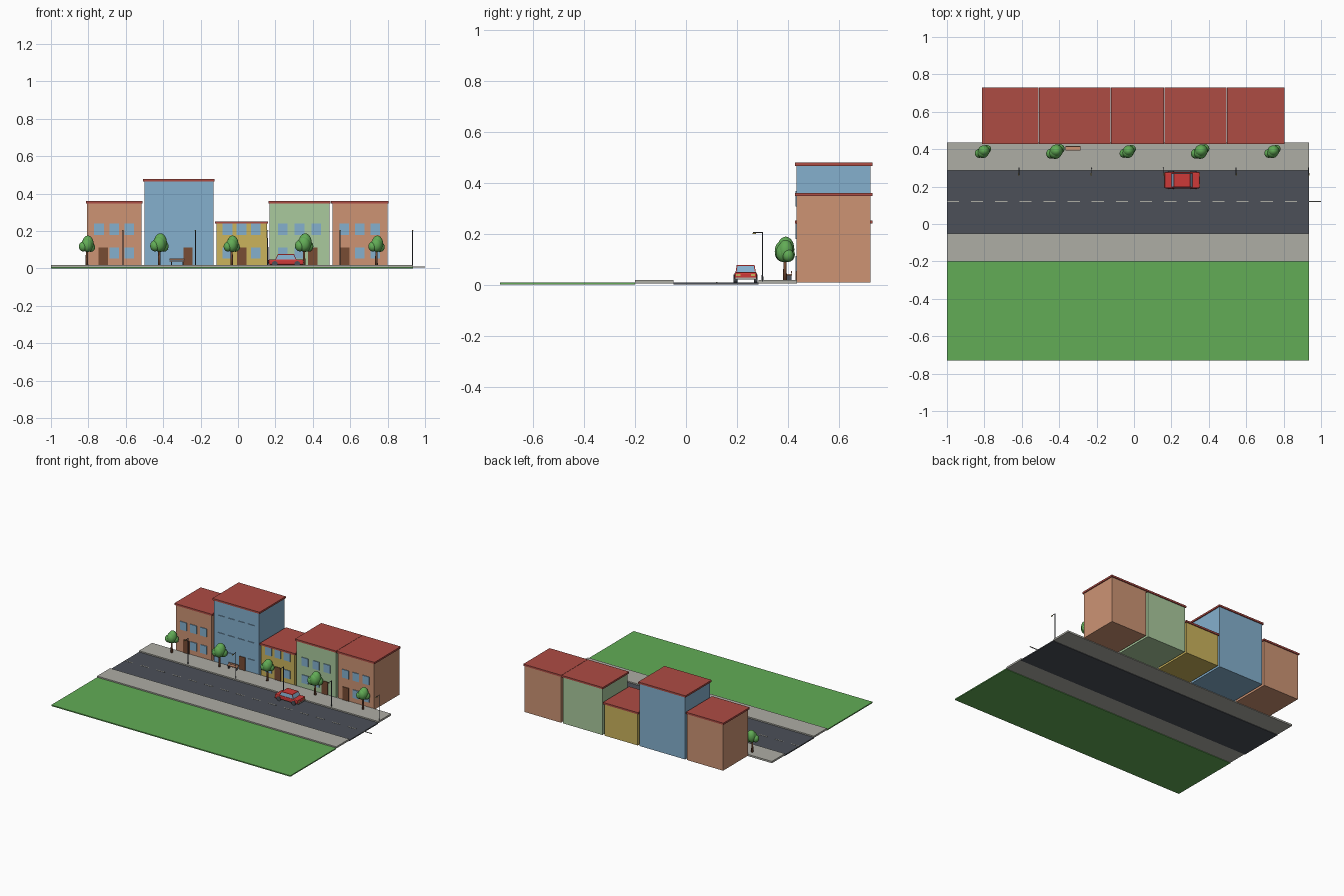
import bpy, bmesh
from mathutils import Matrix, Vector

if "Cube" in bpy.data.objects:
    bpy.data.objects.remove(bpy.data.objects["Cube"], do_unlink=True)


def material(name, r, g, b):
    # sRGB bytes to linear colour
    lin = [(v / 255 / 12.92) if v < 11 else ((v / 255 + 0.055) / 1.055) ** 2.4 for v in (r, g, b)]
    m = bpy.data.materials.new(name)
    m.use_nodes = True
    m.diffuse_color = (*lin, 1)
    m.node_tree.nodes["Principled BSDF"].inputs["Base Color"].default_value = (*lin, 1)
    return m


TERRACOTTA = material("terracotta", 205, 148, 116)
BLUE = material("sky_blue", 133, 176, 206)
YELLOW = material("ochre_yellow", 203, 180, 92)
SAGE = material("sage_green", 170, 202, 158)
ROOF = material("roof_red", 174, 76, 68)
PAVING = material("paving_grey", 174, 173, 165)
ASPHALT = material("asphalt", 76, 80, 88)
GREEN = material("grass_green", 98, 172, 86)
BROWN = material("wood_brown", 120, 76, 52)
CAR_RED = material("car_red", 206, 58, 56)


def finish(name, bm, mat, smooth=False):
    me = bpy.data.meshes.new(name)
    bmesh.ops.recalc_face_normals(bm, faces=bm.faces)
    bm.to_mesh(me)
    bm.free()
    me.materials.append(mat)
    for p in me.polygons:
        p.use_smooth = smooth
    ob = bpy.data.objects.new(name, me)
    bpy.context.collection.objects.link(ob)
    return ob


def add_box(bm, x0, x1, y0, y1, z0, z1):
    c = Vector((x0 + x1, y0 + y1, z0 + z1)) / 2
    m = Matrix.Translation(c) @ Matrix.Diagonal((x1 - x0, y1 - y0, z1 - z0, 1))
    return bmesh.ops.create_cube(bm, size=1, matrix=m)["verts"]


def boxes(name, mat, *extents):
    bm = bmesh.new()
    for e in extents:
        add_box(bm, *e)
    return finish(name, bm, mat)


def add_rod(bm, a, b, r0, r1, sides=10):
    a, b = Vector(a), Vector(b)
    d = b - a
    m = Matrix.Translation((a + b) / 2) @ d.to_track_quat("Z", "Y").to_matrix().to_4x4()
    bmesh.ops.create_cone(bm, cap_ends=True, segments=sides, radius1=r0, radius2=r1,
                          depth=d.length, matrix=m)


# Ground strips
X0, X1, STEP = -1.0, 0.935, 0.387
boxes("lawn", GREEN, (X0, X1, -0.73, -0.2, 0, 0.008))
boxes("road", ASPHALT, (X0, X1, -0.05, 0.285, 0, 0.008))
boxes("near_sidewalk", PAVING, (X0, X1, -0.2, -0.05, 0.004, 0.017))
boxes("far_sidewalk", PAVING, (X0, X1, 0.285, 0.435, 0.004, 0.017))
boxes("lane_dashes", PAVING, *[(X0 + i * STEP / 3, X0 + i * STEP / 3 + 0.065, 0.117, 0.123, 0.006, 0.0095)
                               for i in range(16)])


# Row houses
def house(name, mat, x0, x1, top, cols, rows, door_x):
    front, back = 0.434, 0.724
    boxes(name + "_walls", mat, (x0, x1, front, back, 0.008, top - 0.012))
    boxes(name + "_roof", ROOF, (x0 - 0.007, x1 + 0.007, front - 0.007, back + 0.007, top - 0.013, top))
    boxes(name + "_door", BROWN, (door_x - 0.025, door_x + 0.025, front - 0.005, front + 0.002, 0.012, 0.112))
    pitch = (x1 - x0) * (0.28 if cols == 3 else 0.22)
    panes = []
    for r in range(rows):
        for c in range(cols):
            x = (x0 + x1) / 2 + (c - (cols - 1) / 2) * pitch
            z = 0.082 + r * 0.127
            if r or abs(x - door_x) > 0.05:
                panes.append((x - 0.026, x + 0.026, front - 0.005, front + 0.002, z - 0.03, z + 0.03))
    boxes(name + "_windows", BLUE, *panes)


house("west_house", TERRACOTTA, -0.807, -0.517, 0.36, 3, 2, -0.72)
house("tall_house", BLUE, -0.5, -0.132, 0.478, 4, 3, -0.267)
house("low_house", YELLOW, -0.116, 0.154, 0.252, 3, 2, 0.02)
house("green_house", SAGE, 0.169, 0.488, 0.36, 3, 2, 0.40)
house("east_house", TERRACOTTA, 0.504, 0.798, 0.36, 3, 2, 0.57)


# Trees: tapered trunk and a crown of overlapping blobs
BLOBS = (((0.006, 0.003, 0.052), (0.035, 0.034, 0.05)),
         ((-0.022, -0.012, 0.035), (0.027, 0.027, 0.03)),
         ((0.024, 0.014, 0.032), (0.026, 0.025, 0.029)),
         ((0.0, -0.01, 0.045), (0.034, 0.03, 0.042)))
for i in range(5):
    x, y = -0.808 + i * STEP, 0.388
    s = 1.0 if i % 2 else 0.88
    bm = bmesh.new()
    add_rod(bm, (x, y, 0.012), (x, y, 0.12), 0.008, 0.005)
    finish(f"tree_trunk_{i + 1}", bm, BROWN, True)
    bm = bmesh.new()
    for pos, size in BLOBS:
        m = (Matrix.Translation(Vector((x, y, 0.086)) + Vector(pos) * s)
             @ Matrix.Diagonal((*[v * s for v in size], 1)))
        bmesh.ops.create_icosphere(bm, subdivisions=3, radius=1, matrix=m)
    finish(f"tree_crown_{i + 1}", bm, GREEN, True)

# Street lamps
for i in range(5):
    x = -0.615 + i * STEP
    bm = bmesh.new()
    add_rod(bm, (x, 0.3, 0.012), (x, 0.3, 0.206), 0.003, 0.0025, 8)
    add_rod(bm, (x, 0.302, 0.204), (x, 0.262, 0.204), 0.002, 0.002, 8)
    finish(f"lamp_post_{i + 1}", bm, ASPHALT)
    boxes(f"lamp_head_{i + 1}", YELLOW, (x - 0.004, x + 0.004, 0.26, 0.274, 0.199, 0.203))

# Bench
boxes("bench_seat", TERRACOTTA, (-0.365, -0.285, 0.393, 0.415, 0.036, 0.042))
boxes("bench_back", TERRACOTTA, (-0.365, -0.285, 0.412, 0.416, 0.044, 0.054))
boxes("bench_legs", ASPHALT, *[(x, x + 0.006, 0.395, 0.413, 0.014, 0.036) for x in (-0.358, -0.298)])

# Car body
CX, CY = 0.257, 0.234
body = boxes("car_body", CAR_RED, (CX - 0.094, CX + 0.094, CY - 0.044, CY + 0.044, 0.019, 0.049))
bev = body.modifiers.new("bevel", "BEVEL")
bev.width, bev.segments = 0.007, 2


# Car cabin: a box with a narrower roof; side faces are inset as glass
bm = bmesh.new()
for v in add_box(bm, CX - 0.058, CX + 0.056, CY - 0.04, CY + 0.04, 0.046, 0.076):
    if v.co.z > 0.07:
        v.co.x = CX + (v.co.x - CX) * 0.76
        v.co.y = CY + (v.co.y - CY) * 0.88
bm.normal_update()
sides = [f for f in bm.faces if abs(f.normal.z) < 0.9]
bmesh.ops.inset_individual(bm, faces=sides, thickness=0.005)
for f in sides:
    f.material_index = 1
cabin = finish("car_cabin", bm, CAR_RED)
cabin.data.materials.append(BLUE)

# Car wheels, bumpers and lights
for i, dx in enumerate((-0.06, 0.06)):
    for j, s in enumerate((-1, 1)):
        bm = bmesh.new()
        add_rod(bm, (CX + dx, CY + s * 0.032, 0.023), (CX + dx, CY + s * 0.047, 0.023), 0.016, 0.016, 16)
        finish(f"car_wheel_{i * 2 + j + 1}", bm, ASPHALT)
for name, s in (("front", 1), ("rear", -1)):
    xa, xb = sorted((CX + s * 0.09, CX + s * 0.097))
    boxes(f"car_{name}_bumper", PAVING, (xa, xb, CY - 0.042, CY + 0.042, 0.02, 0.027))
    xa, xb = sorted((CX + s * 0.09, CX + s * 0.0955))
    boxes(f"car_{name}_lights", YELLOW if s > 0 else ROOF,
          *[(xa, xb, CY + d - 0.008, CY + d + 0.008, 0.033, 0.041) for d in (-0.029, 0.029)])
